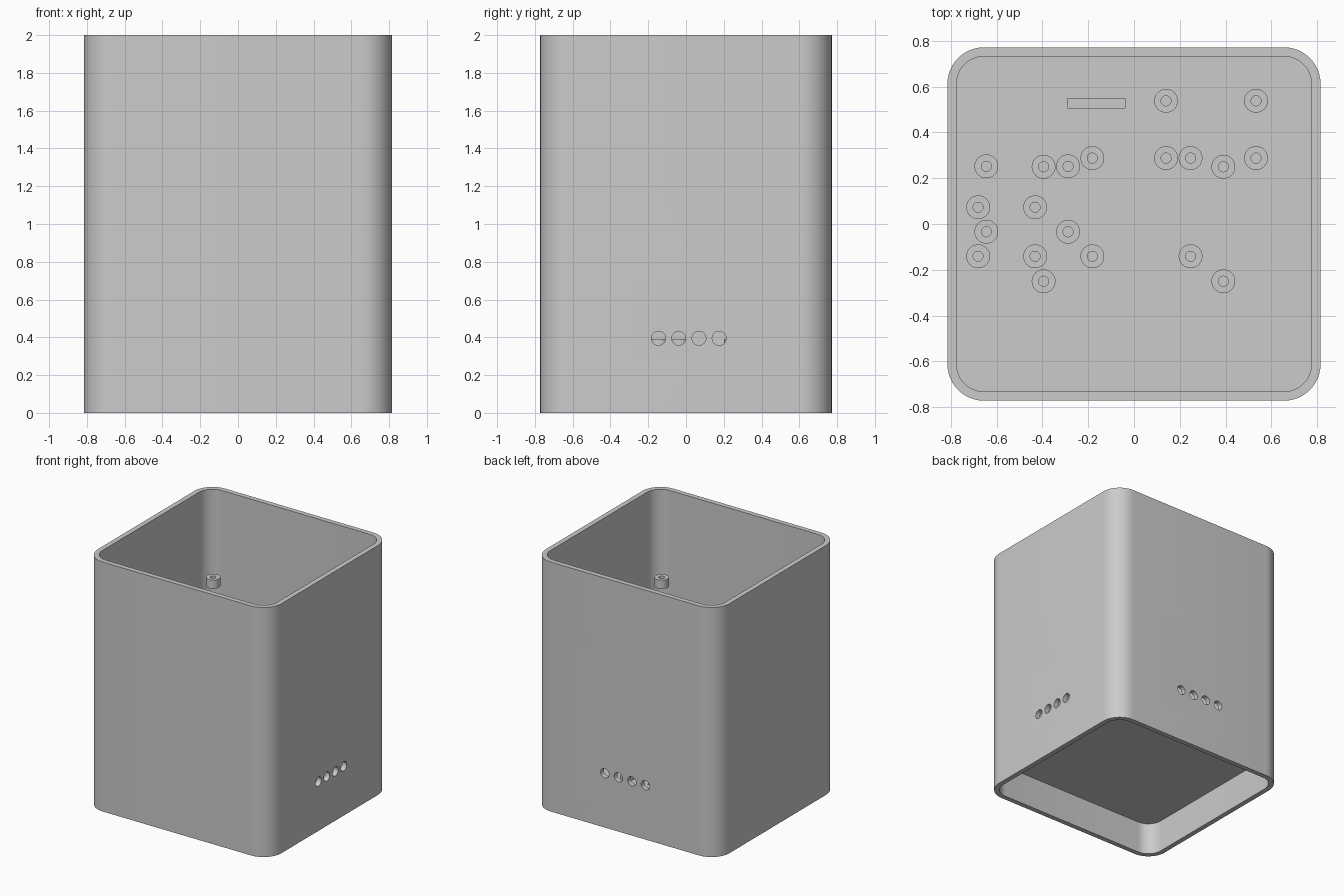
import bpy, bmesh, math
from mathutils import Matrix

cube = bpy.data.objects.get("Cube")
if cube:
    bpy.data.objects.remove(cube, do_unlink=True)

grey = bpy.data.materials.new("light_grey")
grey.use_nodes = True
colour = (0.6, 0.6, 0.6, 1)
grey.diffuse_color = colour
grey.node_tree.nodes["Principled BSDF"].inputs["Base Color"].default_value = colour


def make_object(name, bm):
    bmesh.ops.recalc_face_normals(bm, faces=bm.faces[:])
    mesh = bpy.data.meshes.new(name)
    bm.to_mesh(mesh)
    bm.free()
    mesh.materials.append(grey)
    ob = bpy.data.objects.new(name, mesh)
    bpy.context.collection.objects.link(ob)
    return ob


def rounded_loop(hx, hy, r, steps=12):
    """Counter-clockwise outline of a rounded rectangle."""
    points = []
    for i, (sx, sy) in enumerate([(1, 1), (-1, 1), (-1, -1), (1, -1)]):
        for k in range(steps + 1):
            a = (i + k / steps) * math.pi / 2
            points.append((sx * (hx - r) + r * math.cos(a),
                           sy * (hy - r) + r * math.sin(a)))
    return points


def circle_loop(r, steps=32):
    return [(r * math.cos(2 * math.pi * k / steps),
             r * math.sin(2 * math.pi * k / steps)) for k in range(steps)]


def add_tube(bm, outer, inner, z0, z1, cx=0, cy=0):
    """Closed ring solid between two outlines with equal point counts."""
    rings = [[bm.verts.new((x + cx, y + cy, z)) for x, y in loop]
             for loop, z in ((outer, z0), (outer, z1), (inner, z1), (inner, z0))]
    n = len(outer)
    for a, b in zip(rings, rings[1:] + rings[:1]):
        for k in range(n):
            m = (k + 1) % n
            bm.faces.new((a[k], a[m], b[m], b[k]))


def cut(target, cutter):
    mod = target.modifiers.new("cut", "BOOLEAN")
    mod.operation = "DIFFERENCE"
    mod.solver = "EXACT"
    mod.object = cutter
    cutter.hide_render = True
    bpy.ops.object.select_all(action="DESELECT")
    bpy.context.view_layer.objects.active = target
    target.select_set(True)
    bpy.ops.object.modifier_apply(modifier=mod.name)
    bpy.data.objects.remove(cutter, do_unlink=True)


def smooth(ob):
    bpy.ops.object.select_all(action="DESELECT")
    bpy.context.view_layer.objects.active = ob
    ob.select_set(True)
    bpy.ops.object.shade_smooth_by_angle(angle=math.radians(30))


# Outer wall: open rounded square tube
bm = bmesh.new()
add_tube(bm, rounded_loop(0.815, 0.772, 0.16), rounded_loop(0.775, 0.732, 0.12), 0, 2)
wall = make_object("wall", bm)

# Vent holes: four through the +x side and four through the back
bm = bmesh.new()
for i in range(4):
    k = i - 1.5
    for pos, turn in (((0.8, 0.015 + 0.107 * k, 0.395), Matrix.Rotation(math.pi / 2, 4, "Y")),
                      ((0.12 * k, 0.75, 0.435), Matrix.Rotation(math.pi / 2, 4, "X"))):
        bmesh.ops.create_cone(bm, cap_ends=True, segments=32, radius1=0.037, radius2=0.037,
                              depth=0.2, matrix=Matrix.Translation(pos) @ turn)
cut(wall, make_object("vent_cutter", bm))
smooth(wall)

# Raised floor plate, with a shallow slot near the back
FLOOR_BOTTOM, FLOOR_TOP = 0.26, 0.32
bm = bmesh.new()
outline = rounded_loop(0.78, 0.737, 0.125)
base = bm.faces.new([bm.verts.new((x, y, FLOOR_BOTTOM)) for x, y in outline])
top = bmesh.ops.extrude_face_region(bm, geom=[base])["geom"]
bmesh.ops.translate(bm, vec=(0, 0, FLOOR_TOP - FLOOR_BOTTOM),
                    verts=[g for g in top if isinstance(g, bmesh.types.BMVert)])
floor = make_object("floor_plate", bm)

bm = bmesh.new()
bmesh.ops.create_cube(bm, size=1, matrix=Matrix.Translation((-0.165, 0.527, FLOOR_TOP))
                      @ Matrix.Diagonal((0.25, 0.042, 0.07, 1)))
cut(floor, make_object("slot_cutter", bm))
smooth(floor)

# Mounting bosses: rectangles of four rings (x pair, y pair, bottom, top)
groups = {
    "upper_bosses": ((-0.395, 0.39), (-0.25, 0.25), 1.49, 1.56),
    "left_bosses": ((-0.645, -0.288), (-0.034, 0.252), FLOOR_TOP, 0.39),
    "low_bosses": ((-0.681, -0.432), (-0.141, 0.073), FLOOR_TOP, 0.355),
    "middle_bosses": ((-0.182, 0.247), (-0.141, 0.288), FLOOR_TOP, 0.39),
    "back_bosses": ((0.14, 0.533), (0.288, 0.538), FLOOR_TOP, 0.39),
}
for name, (xs, ys, z0, z1) in groups.items():
    bm = bmesh.new()
    for x in xs:
        for y in ys:
            add_tube(bm, circle_loop(0.052), circle_loop(0.022), z0, z1, x, y)
    smooth(make_object(name, bm))
